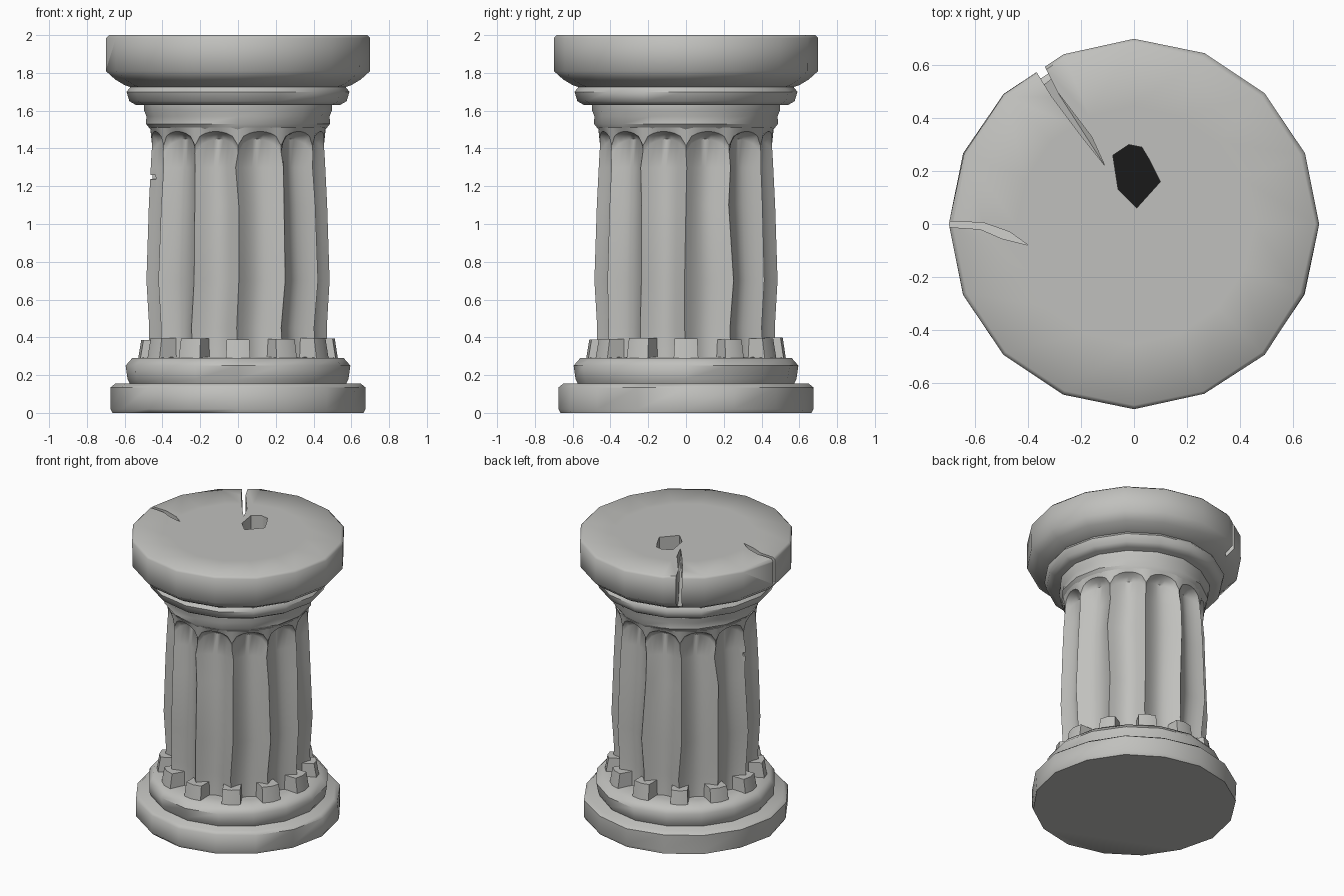
import bpy, bmesh, math, random
from mathutils import Vector

if "Cube" in bpy.data.objects:
    bpy.data.objects.remove(bpy.data.objects["Cube"])

random.seed(4)
TAU = 2 * math.pi


def material(name, rgb):
    m = bpy.data.materials.new(name)
    m.diffuse_color = (*rgb, 1)
    m.use_nodes = True
    m.node_tree.nodes["Principled BSDF"].inputs["Base Color"].default_value = m.diffuse_color
    return m


STONE = material("grey stone", (0.53, 0.53, 0.51))
DARK = material("hollow black", (0.01, 0.01, 0.01))


def finish(bm, name, mat=STONE):
    bmesh.ops.recalc_face_normals(bm, faces=bm.faces)
    me = bpy.data.meshes.new(name)
    bm.to_mesh(me)
    bm.free()
    me.materials.append(mat)
    ob = bpy.data.objects.new(name, me)
    bpy.context.collection.objects.link(ob)
    return ob


def smooth(ob, deg):
    bpy.ops.object.select_all(action='DESELECT')
    ob.select_set(True)
    bpy.context.view_layer.objects.active = ob
    bpy.ops.object.shade_smooth_by_angle(angle=math.radians(deg))


def loft(rows, name):
    """Closed solid through rings of points."""
    bm = bmesh.new()
    rings = [[bm.verts.new(p) for p in row] for row in rows]
    n = len(rings[0])
    for a, b in zip(rings, rings[1:]):
        for i in range(n):
            j = (i + 1) % n
            bm.faces.new((a[i], a[j], b[j], b[i]))
    bm.faces.new(rings[0])
    bm.faces.new(rings[-1])
    return finish(bm, name)


def turned(profile, name, wear=0.0, sides=16):
    """Sixteen-sided turned part with slightly worn edges."""
    rows = []
    for r, z in profile:
        ring = []
        for i in range(sides):
            k = r - (random.random() * wear if i % 4 else 0)
            a = TAU * i / sides
            ring.append((k * math.cos(a), k * math.sin(a), z))
        rows.append(ring)
    return loft(rows, name)


def cut(target, outline, top):
    """Cut a prism: outline points are (x, y, bottom z)."""
    c = loft([[Vector(p) for p in outline],
              [Vector((p[0], p[1], top)) for p in outline]], "cutter")
    c.hide_render = True
    mod = target.modifiers.new("cut", 'BOOLEAN')
    mod.object = c
    mod.operation = 'DIFFERENCE'
    mod.solver = 'EXACT'
    bpy.context.view_layer.objects.active = target
    bpy.ops.object.modifier_apply(modifier=mod.name)
    bpy.data.objects.remove(c, do_unlink=True)


# Base: plinth and rounded ring
plinth = turned([(0.665, 0), (0.675, 0.02), (0.675, 0.135), (0.65, 0.155)],
                "plinth", 0.015)
ring = turned([(0.57, 0.15), (0.585, 0.18), (0.595, 0.25), (0.56, 0.29),
               (0.46, 0.295)], "base_ring", 0.01)
smooth(plinth, 50)
smooth(ring, 50)

# Fluted shaft: twelve hollows with arched tops
FLUTES, STEPS = 12, 8
levels = [(0.28, 0.475), (0.45, 0.47), (0.70, 0.485), (1.10, 0.472),
          (1.30, 0.462)]
sway = [[random.uniform(-0.03, 0.03) for _ in range(FLUTES)] for _ in levels]
rows = [[] for _ in range(len(levels) + 4)]
for k in range(FLUTES * STEPS):
    f, u = k // STEPS, (k % STEPS) / STEPS
    a = TAU * k / (FLUTES * STEPS)
    hollow = 0.068 * math.sin(math.pi * u) ** 0.8 if u else 0
    arch = 1.40 + 0.075 * math.sqrt(max(0, 1 - (2 * u - 1) ** 2))
    column = []
    for (z, r), s in zip(levels, sway):
        b = a + (s[f] * (1 - u) + s[(f + 1) % FLUTES] * u if 0 < z - 0.3 else 0)
        column.append((r - hollow, b, z))
    column += [(0.458 - hollow, a, arch - 0.025), (0.456 - hollow * 0.6, a, arch),
               (0.455, a, arch + 0.015), (0.465, a, 1.51)]
    for row, (r, b, z) in zip(rows, column):
        row.append((r * math.cos(b), r * math.sin(b), z))
shaft = loft(rows, "fluted_shaft")

# Small chip on the left of the shaft
cut(shaft, [(-0.55, -0.09, 1.22), (-0.55, 0.05, 1.235), (-0.41, -0.02, 1.24)], 1.26)
smooth(shaft, 40)

# Small blocks at the foot of every ridge
for i in range(FLUTES):
    a = TAU * i / FLUTES
    w = random.uniform(0.055, 0.066)
    h = random.uniform(0.385, 0.40)
    pts = []
    for z, ro, hw in ((0.28, 0.53, w), (h, 0.512, w * 0.92)):
        pts.append([(r * math.cos(a) - t * math.sin(a),
                     r * math.sin(a) + t * math.cos(a), z)
                    for r, t in ((0.40, -hw), (ro - 0.012, -hw), (ro, 0),
                                 (ro - 0.012, hw), (0.40, hw))])
    smooth(loft(pts, f"foot_block_{i + 1}"), 30)

# Neck between shaft and capital
neck = turned([(0.455, 1.49), (0.487, 1.53), (0.485, 1.57), (0.497, 1.60),
               (0.497, 1.64)], "neck", 0.012)
smooth(neck, 40)

# Capital: lower lip flaring into the thick drum
capital = turned([(0.54, 1.63), (0.575, 1.65), (0.59, 1.70), (0.57, 1.725),
                  (0.60, 1.735), (0.65, 1.765), (0.70, 1.81), (0.70, 1.985),
                  (0.685, 2.0), (0.45, 2.0)], "capital", 0.006)

# Long crack, short crack and the hole in the top
cut(capital, [(-0.44, 0.69, 1.70), (-0.40, 0.72, 1.70), (-0.29, 0.50, 1.78),
              (-0.16, 0.33, 1.86), (-0.11, 0.22, 1.95), (-0.19, 0.32, 1.86),
              (-0.31, 0.48, 1.78)], 2.1)
cut(capital, [(-0.75, 0.012, 1.80), (-0.75, -0.008, 1.80), (-0.58, -0.02, 1.87),
              (-0.50, -0.055, 1.92), (-0.40, -0.08, 1.98), (-0.47, -0.03, 1.92),
              (-0.57, 0.005, 1.87)], 2.1)
hole = [(-0.08, 0.26), (-0.02, 0.30), (0.03, 0.29), (0.06, 0.24), (0.10, 0.16),
        (0.01, 0.06), (-0.06, 0.13)]
cut(capital, [(x, y, 1.72) for x, y in hole], 2.1)
smooth(capital, 52)

# Dark floor deep in the hole
bm = bmesh.new()
bm.faces.new([bm.verts.new((x, y, 1.725)) for x, y in reversed(hole)])
floor = finish(bm, "hole_floor", DARK)
if floor.data.polygons[0].normal.z < 0:
    floor.data.flip_normals()
